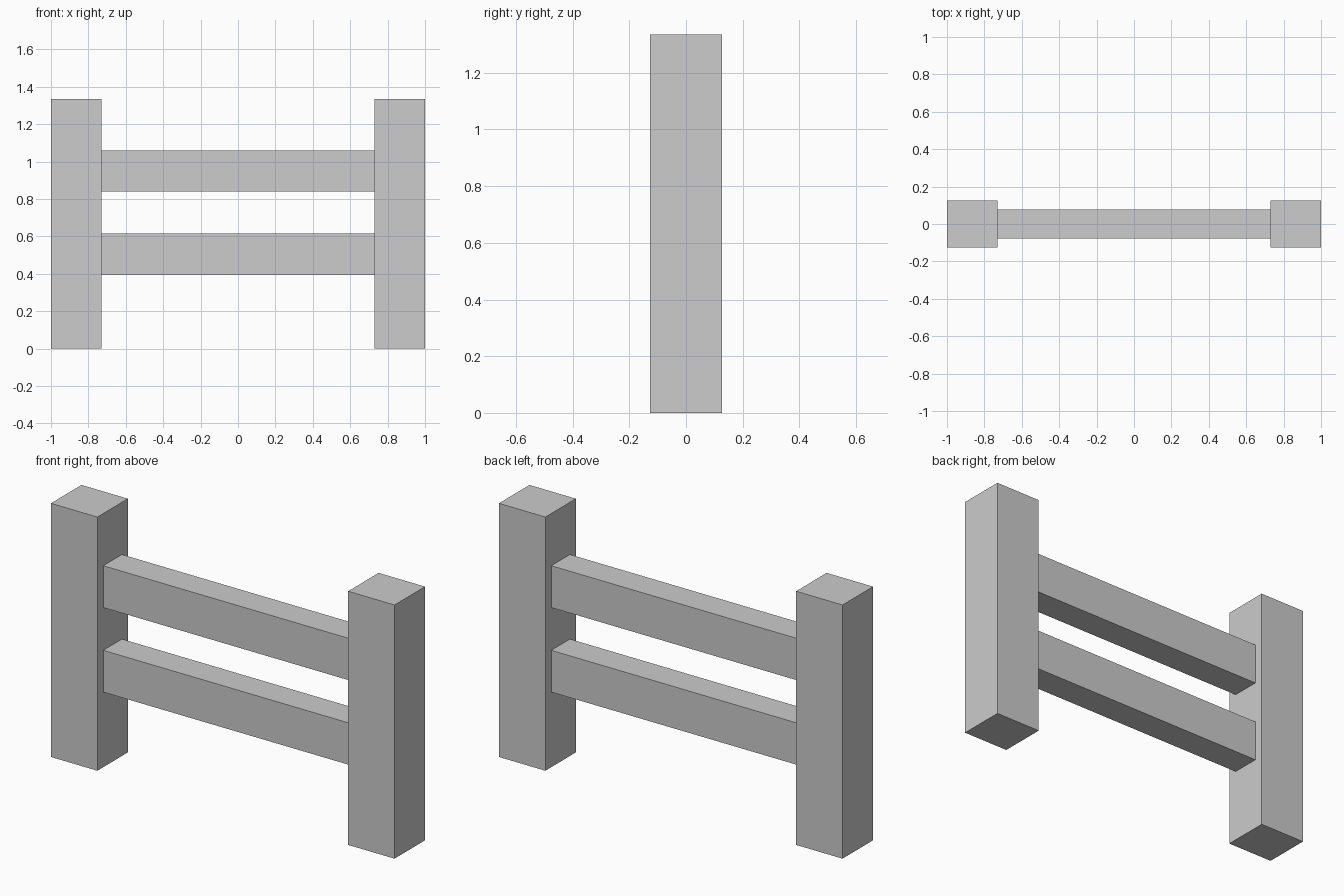
import bpy

default = bpy.data.objects.get("Cube")
if default:
    bpy.data.objects.remove(default, do_unlink=True)

# Single flat grey for the whole fence
grey = bpy.data.materials.new("light grey")
grey.use_nodes = True
colour = (0.604, 0.604, 0.604, 1)
grey.diffuse_color = colour
grey.node_tree.nodes["Principled BSDF"].inputs["Base Color"].default_value = colour


def box(name, centre, size):
    """Add a flat-shaded box with its scale applied."""
    bpy.ops.mesh.primitive_cube_add(size=1, location=centre)
    obj = bpy.context.object
    obj.name = name
    for v in obj.data.vertices:
        v.co = [c * s for c, s in zip(v.co, size)]
    obj.data.materials.append(grey)
    return obj


POST_W, POST_D, POST_H = 0.27, 0.253, 1.335
RAIL_D, RAIL_H = 0.155, 0.22
INNER = 1 - POST_W

# Square posts at both ends
for side, name in ((1, "left_post"), (-1, "right_post")):
    box(name, (side * (1 - POST_W / 2), 0, POST_H / 2), (POST_W, POST_D, POST_H))

# Horizontal rails spanning between the inner post faces
for name, z in (("lower_rail", 0.505), ("upper_rail", 0.95)):
    box(name, (0, 0, z), (2 * INNER, RAIL_D, RAIL_H))
